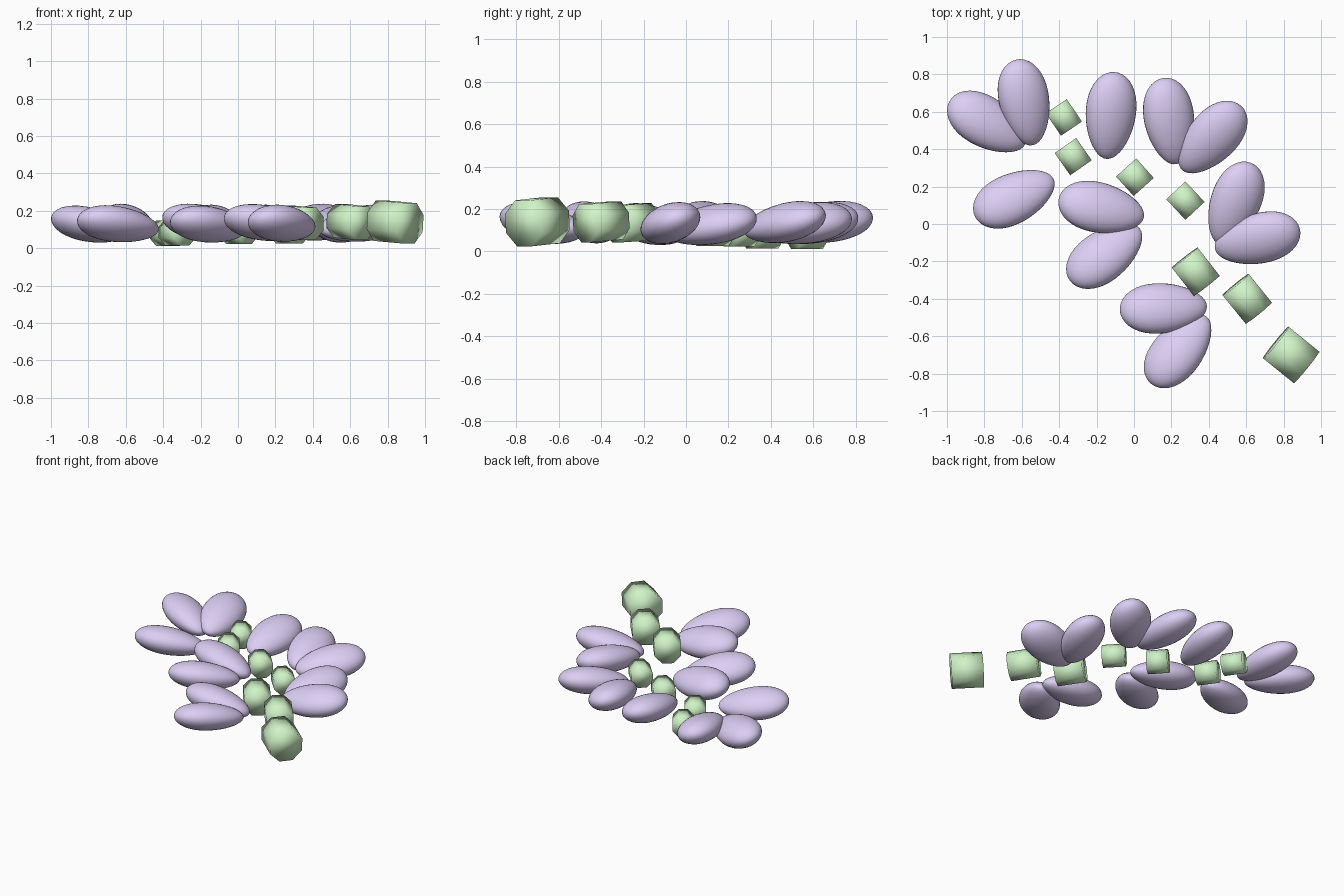
import bpy
from math import radians, pi
from mathutils import Matrix, Vector

if "Cube" in bpy.data.objects:
    bpy.data.objects.remove(bpy.data.objects["Cube"])


def material(name, color):
    m = bpy.data.materials.new(name)
    m.diffuse_color = (*color, 1)
    m.use_nodes = True
    m.node_tree.nodes["Principled BSDF"].inputs["Base Color"].default_value = m.diffuse_color
    return m


LEAF = material("leaf_purple", (0.72, 0.62, 0.91))
STEM = material("stem_green", (0.63, 0.90, 0.57))


def finish(name, mat):
    ob = bpy.context.object
    ob.name = name
    ob.data.materials.append(mat)
    ob.data.shade_smooth()
    return ob


def leaf(i, x, y, z, angle):
    """Egg-shaped petal; +X is the wide outer end, tipped up and rolled."""
    bpy.ops.mesh.primitive_uv_sphere_add(segments=32, ring_count=20, radius=1)
    ob = finish(f"leaf_{i}", LEAF)
    # poles along the length, slight taper towards the stem
    ob.data.transform(Matrix.Rotation(pi / 2, 4, 'Y'))
    for v in ob.data.vertices:
        k = 1 + 0.14 * v.co.x
        v.co = Vector((v.co.x * 0.235, v.co.y * 0.136 * k, v.co.z * 0.09 * k))
    ob.matrix_world = (Matrix.Translation((x, y, z))
                       @ Matrix.Rotation(radians(angle), 4, 'Z')
                       @ Matrix.Rotation(radians(-8), 4, 'Y')
                       @ Matrix.Rotation(radians(15), 4, 'X'))


def stem(i, x, y, z, width, length, angle, pitch):
    """Eight-sided segment lying along the branch, flat side up."""
    bpy.ops.mesh.primitive_cylinder_add(vertices=8, radius=width / 2 * 1.0824,
                                        depth=length)
    ob = finish(f"stem_segment_{i}", STEM)
    ob.data.transform(Matrix.Rotation(pi / 2, 4, 'Y')
                      @ Matrix.Rotation(pi / 8, 4, 'Z'))
    ob.matrix_world = (Matrix.Translation((x, y, z))
                       @ Matrix.Rotation(radians(angle), 4, 'Z')
                       @ Matrix.Rotation(radians(pitch), 4, 'Y'))


# Leaves: x, y, z, outward direction
for i, a in enumerate([
    (-0.785, 0.54, 0.125, 150), (-0.585, 0.65, 0.135, 101),
    (-0.125, 0.58, 0.13, 85), (0.19, 0.55, 0.13, 99),
    (0.415, 0.46, 0.135, 48), (0.54, 0.11, 0.125, 69),
    (0.66, -0.08, 0.13, 14), (-0.64, 0.14, 0.127, 206),
    (-0.175, 0.085, 0.135, 168), (-0.155, -0.165, 0.125, 217),
    (0.157, -0.45, 0.133, 183), (0.24, -0.675, 0.13, 231),
], 1):
    leaf(i, *a)

# Branch: x, y, z, width, length, heading, pitch
for i, a in enumerate([
    (0.84, -0.70, 0.14, 0.217, 0.21, -39, 4),
    (0.605, -0.40, 0.14, 0.18, 0.195, -51, 4),
    (0.33, -0.255, 0.135, 0.175, 0.19, -52, 3),
    (0.275, 0.125, 0.095, 0.14, 0.15, -47, 0),
    (0.005, 0.25, 0.095, 0.145, 0.14, -48, 0),
    (-0.325, 0.36, 0.085, 0.14, 0.145, -55, 0),
    (-0.375, 0.57, 0.08, 0.135, 0.145, -56, 0),
], 1):
    stem(i, *a)
